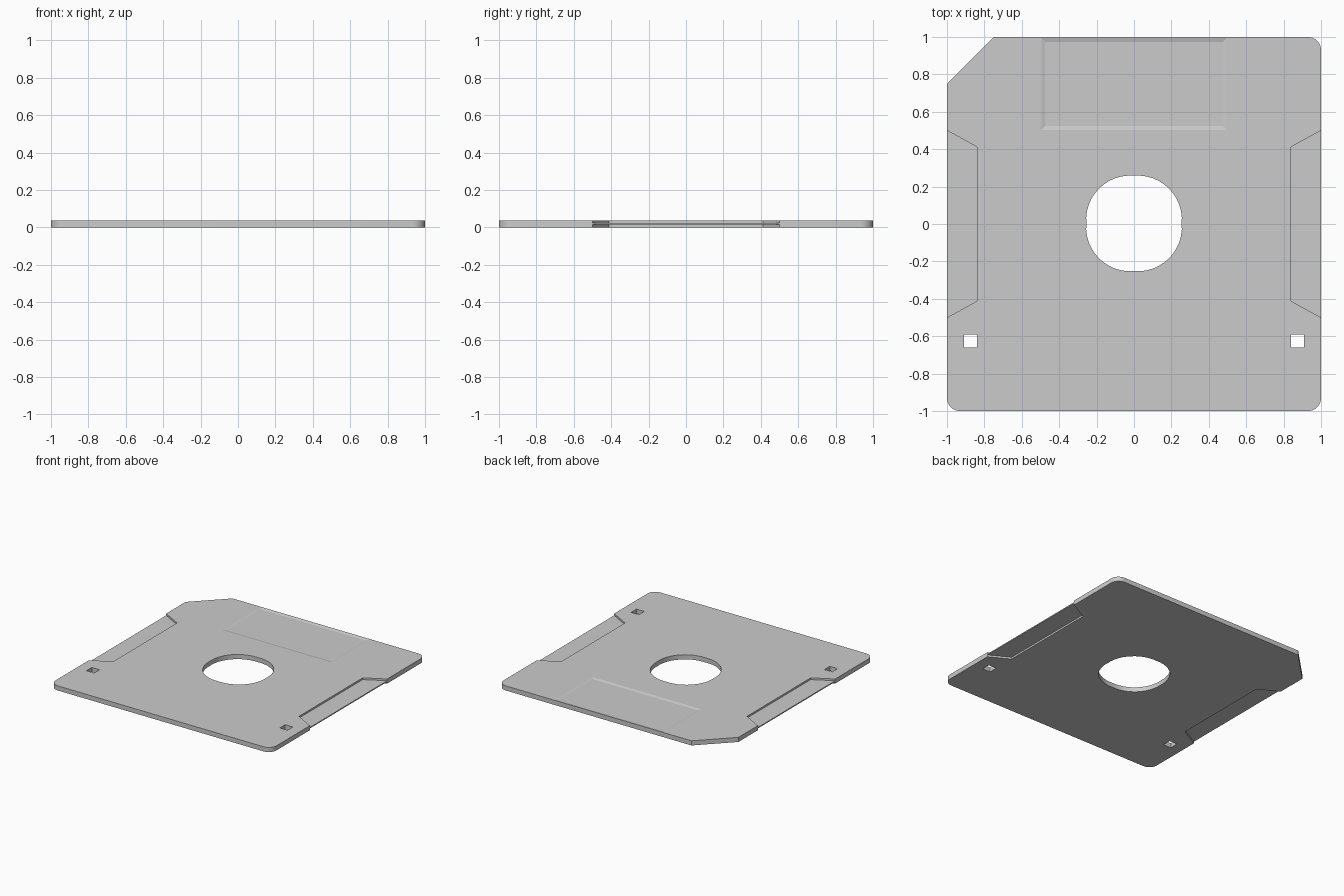
import bpy, bmesh
from math import sin, cos, pi, atan2, hypot

if "Cube" in bpy.data.objects:
    bpy.data.objects.remove(bpy.data.objects["Cube"])

T = 0.038                      # plate thickness
WEB = (0.0145, 0.0235)         # thin web left between the side grip recesses


def loft(name, rings):
    """Closed solid from a stack of (outline, z) rings, counter-clockwise."""
    bm = bmesh.new()
    layers = [[bm.verts.new((x, y, z)) for x, y in pts] for pts, z in rings]
    bm.faces.new(layers[0][::-1])
    bm.faces.new(layers[-1])
    for a, b in zip(layers, layers[1:]):
        n = len(a)
        for i in range(n):
            j = (i + 1) % n
            bm.faces.new((a[i], a[j], b[j], b[i]))
    bmesh.ops.recalc_face_normals(bm, faces=bm.faces)
    mesh = bpy.data.meshes.new(name)
    bm.to_mesh(mesh)
    bm.free()
    obj = bpy.data.objects.new(name, mesh)
    bpy.context.collection.objects.link(obj)
    return obj


def arc(cx, cy, r, a0, a1, n):
    return [(cx + r * cos(a0 + (a1 - a0) * i / n),
             cy + r * sin(a0 + (a1 - a0) * i / n)) for i in range(n + 1)]


def rect(x0, x1, y0, y1):
    return [(x0, y0), (x1, y0), (x1, y1), (x0, y1)]


# plate outline: three rounded corners and one clipped corner
R = 0.07
outline = (arc(1 - R, -1 + R, R, -pi / 2, 0, 8) + arc(1 - R, 1 - R, R, 0, pi / 2, 8)
           + [(-0.75, 1), (-1, 0.75)] + arc(-1 + R, -1 + R, R, pi, 1.5 * pi, 8))
plate = loft("cartridge_plate", [(outline, 0), (outline, T)])

cutters = []

# hub hole: four arcs meeting in slight points
C, D, CY = 0.255, 0.02, 0.003
r = hypot(C - D, D)
tip = atan2(-D, C - D)
hub = []
for q in range(4):
    for x, y in arc(D, D, r, tip, pi / 2 - tip, 12)[:-1]:
        a = q * pi / 2
        hub.append((x * cos(a) - y * sin(a), x * sin(a) + y * cos(a) + CY))
cutters.append(loft("hub_hole_cutter", [(hub, -0.1), (hub, 0.1)]))

# mirrored square holes and grip recesses (above and below the web)
for s, side in ((-1, "left"), (1, "right")):
    sq = rect(s * 0.875 - 0.035, s * 0.875 + 0.035, -0.66, -0.59)
    cutters.append(loft(side + "_square_hole_cutter", [(sq, -0.1), (sq, 0.1)]))
    grip = [(s * x, y) for x, y in
            ((0.84, -0.412), (1, -0.5), (1.1, -0.555), (1.1, 0.555), (1, 0.5), (0.84, 0.412))]
    cutters.append(loft(side + "_lower_grip_cutter", [(grip, -0.1), (grip, WEB[0])]))
    cutters.append(loft(side + "_upper_grip_cutter", [(grip, WEB[1]), (grip, 0.1)]))

# shallow label recess with sloped border
inner, rim = rect(-0.475, 0.475, 0.525, 0.973), rect(-0.495, 0.495, 0.503, 0.995)
cutters.append(loft("label_recess_cutter", [(inner, T - 0.006), (rim, T), (rim, 0.1)]))

for c in cutters:
    m = plate.modifiers.new(c.name, "BOOLEAN")
    m.operation, m.solver, m.object = "DIFFERENCE", "EXACT", c

# apply the cuts and remove the cutters
bpy.context.view_layer.objects.active = plate
plate.select_set(True)
for m in list(plate.modifiers):
    bpy.ops.object.modifier_apply(modifier=m.name)
for c in cutters:
    bpy.data.objects.remove(c)
bpy.ops.object.shade_smooth_by_angle(angle=0.26)
